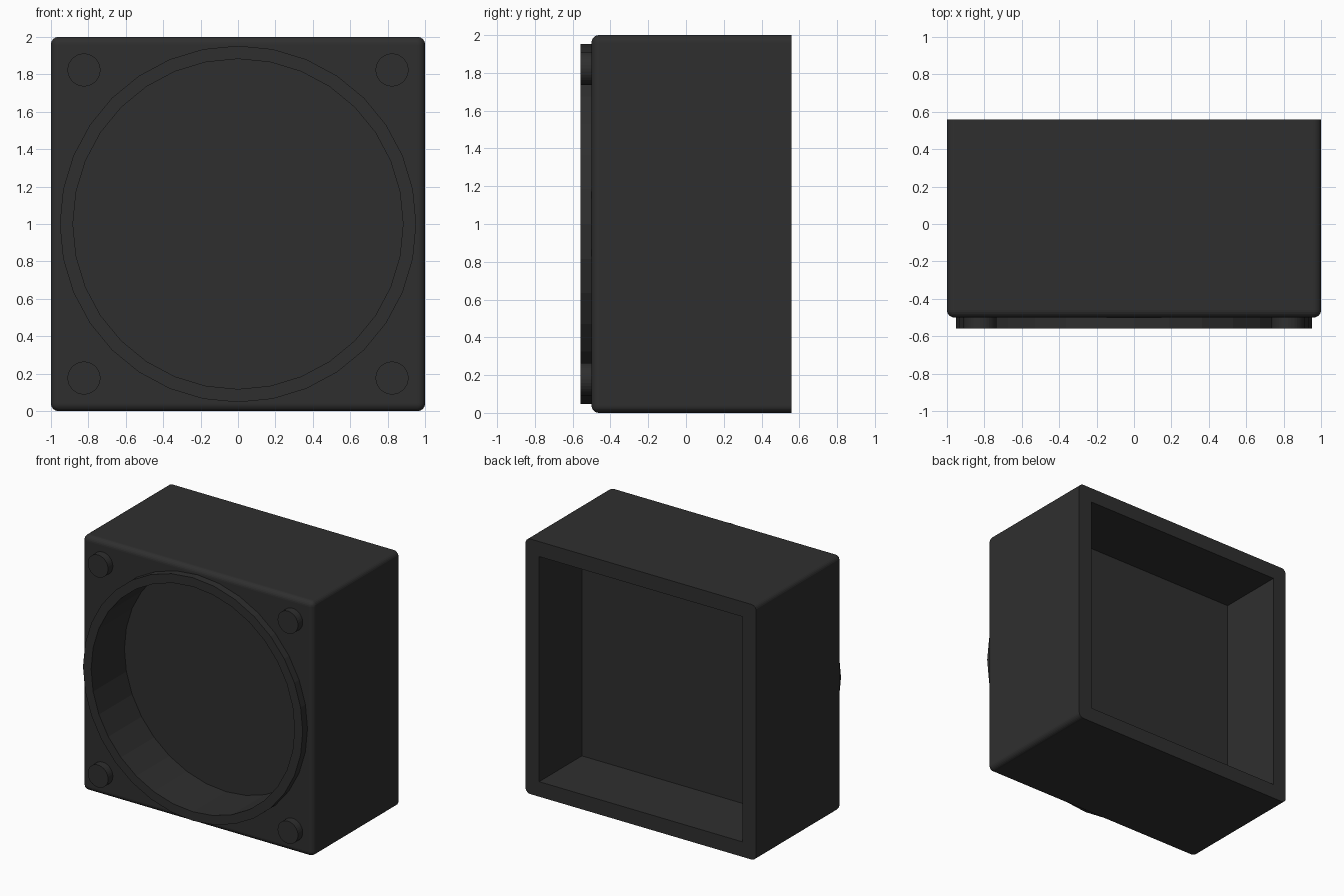
import bpy, bmesh, math
from mathutils import Matrix

if "Cube" in bpy.data.objects:
    bpy.data.objects.remove(bpy.data.objects["Cube"])

FRONT, FACE, BACK = -0.559, -0.50, 0.559
R_IN, R_OUT = 0.8825, 0.953

dark = bpy.data.materials.new("dark_plastic")
dark.diffuse_color = (0.028, 0.028, 0.028, 1)
dark.use_nodes = True
dark.node_tree.nodes["Principled BSDF"].inputs["Base Color"].default_value = dark.diffuse_color


def finish(name, bm):
    bmesh.ops.recalc_face_normals(bm, faces=bm.faces[:])
    mesh = bpy.data.meshes.new(name)
    bm.to_mesh(mesh)
    bm.free()
    mesh.materials.append(dark)
    ob = bpy.data.objects.new(name, mesh)
    bpy.context.collection.objects.link(ob)
    return ob


def box(name, sx, sz, y0, y1, bevel=0):
    bm = bmesh.new()
    m = Matrix.Translation((0, (y0 + y1) / 2, 1)) @ Matrix.Diagonal((sx, y1 - y0, sz, 1))
    bmesh.ops.create_cube(bm, size=1, matrix=m)
    if bevel:
        # round every edge except those of the open back rim
        edges = [e for e in bm.edges if any(v.co.y < y1 - 0.01 for v in e.verts)]
        bmesh.ops.bevel(bm, geom=edges, offset=bevel, segments=6, profile=0.5, affect='EDGES')
    return finish(name, bm)


def disc(name, x, z, r, y0, y1):
    bm = bmesh.new()
    m = Matrix.Translation((x, (y0 + y1) / 2, z)) @ Matrix.Rotation(math.pi / 2, 4, 'X')
    bmesh.ops.create_cone(bm, cap_ends=True, segments=32, radius1=r, radius2=r,
                          depth=y1 - y0, matrix=m)
    return finish(name, bm)


# housing with a round front recess and a square back pocket
housing = box("housing", 2, 2, FACE, BACK, 0.04)
cutters = [disc("front_recess_cutter", 0, 1, R_IN, -0.7, -0.147),
           box("back_pocket_cutter", 1.765, 1.765, 0.029, 0.7)]
for c in cutters:
    mod = housing.modifiers.new(c.name, 'BOOLEAN')
    mod.operation = 'DIFFERENCE'
    mod.solver = 'EXACT'
    mod.object = c
    c.hide_render = True
    c.hide_viewport = True

# raised rim around the front recess
bm = bmesh.new()
n = 32
section = [(R_IN, FACE), (R_IN, FRONT), (R_OUT, FRONT), (R_OUT, FACE)]
loops = [[bm.verts.new((r * math.cos(i * math.tau / n), y, 1 + r * math.sin(i * math.tau / n)))
          for i in range(n)] for r, y in section]
for k in range(4):
    a, b = loops[k], loops[(k + 1) % 4]
    for i in range(n):
        j = (i + 1) % n
        bm.faces.new((a[i], a[j], b[j], b[i]))
finish("front_rim", bm)

# corner pegs
for x in (-0.8235, 0.8235):
    for z in (0.1765, 1.8235):
        side = "left" if x < 0 else "right"
        level = "bottom" if z < 1 else "top"
        disc(f"peg_{level}_{side}", x, z, 0.088, FRONT, FACE + 0.01)
